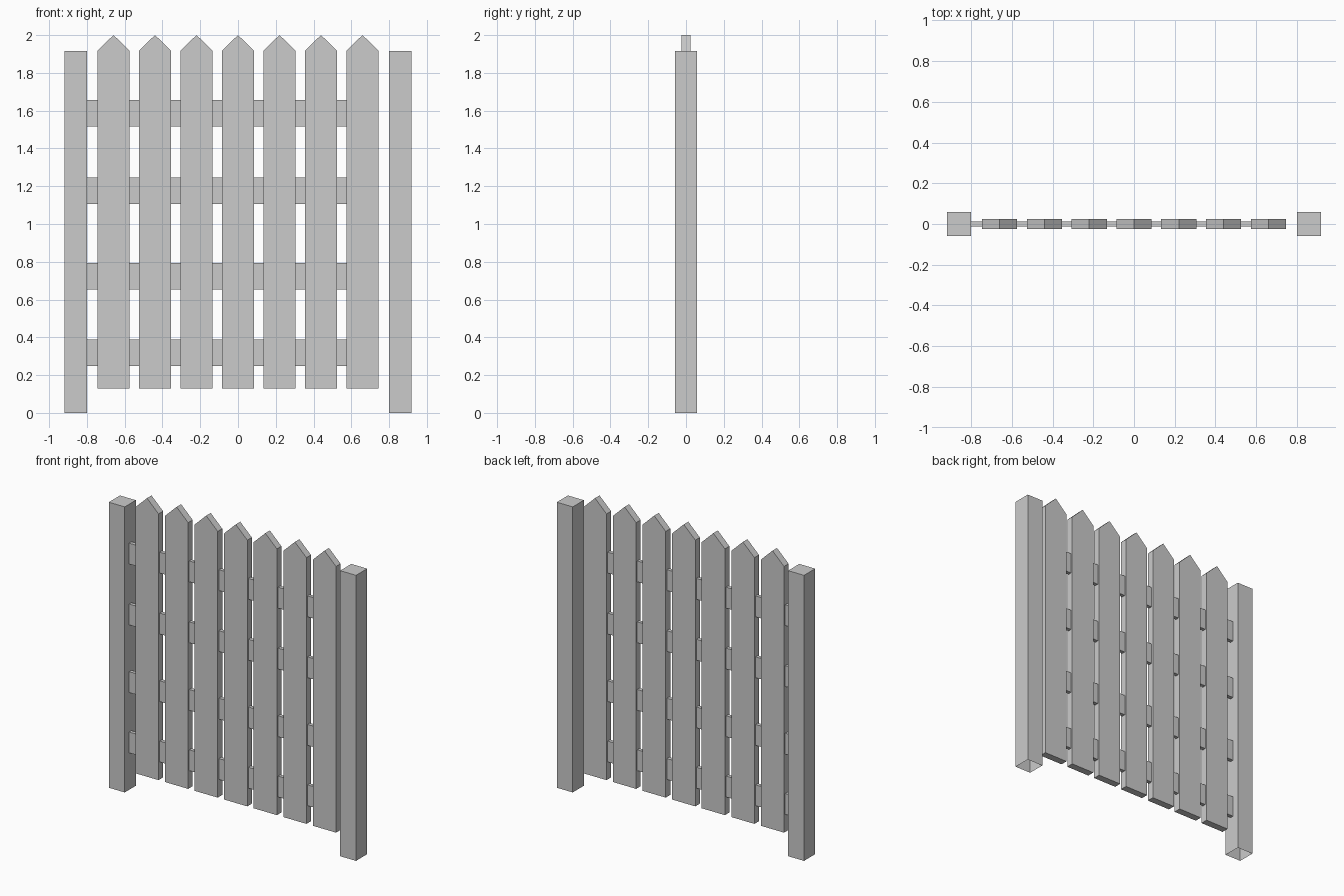
import bpy
import bmesh

if "Cube" in bpy.data.objects:
    bpy.data.objects.remove(bpy.data.objects["Cube"])


def prism(name, outline, depth, open_bottom=False):
    """Extrude an x/z outline along y, centred on y = 0."""
    bm = bmesh.new()
    face = bm.faces.new([bm.verts.new((x, -depth / 2, z)) for x, z in outline])
    ext = bmesh.ops.extrude_face_region(bm, geom=[face])
    moved = [g for g in ext["geom"] if isinstance(g, bmesh.types.BMVert)]
    bmesh.ops.translate(bm, verts=moved, vec=(0, depth, 0))
    bmesh.ops.recalc_face_normals(bm, faces=bm.faces)
    if open_bottom:
        low = [f for f in bm.faces if f.normal.z < -0.9]
        bmesh.ops.delete(bm, geom=low, context='FACES_ONLY')
    mesh = bpy.data.meshes.new(name)
    bm.to_mesh(mesh)
    bm.free()
    obj = bpy.data.objects.new(name, mesh)
    bpy.context.collection.objects.link(obj)
    return obj


def rect(x0, x1, z0, z1):
    return [(x0, z0), (x1, z0), (x1, z1), (x0, z1)]


# End posts: square, open underneath
post_half = 0.059
for side, cx in (("left", -0.859), ("right", 0.859)):
    prism(f"{side}_post", rect(cx - post_half, cx + post_half, 0, 1.917),
          2 * post_half, open_bottom=True)

# Pointed pickets
hw = 0.086
for i in range(7):
    cx = (i - 3) * 0.2197
    prism(f"picket_{i + 1}",
          [(cx - hw, 0.13), (cx + hw, 0.13), (cx + hw, 1.917),
           (cx, 2.0), (cx - hw, 1.917)], 0.048)

# Thin rails: run from the left post and stop inside the last picket
for i, z in enumerate((0.318, 0.723, 1.177, 1.586)):
    prism(f"rail_{i + 1}", rect(-0.80, 0.60, z - 0.07, z + 0.07), 0.025)
